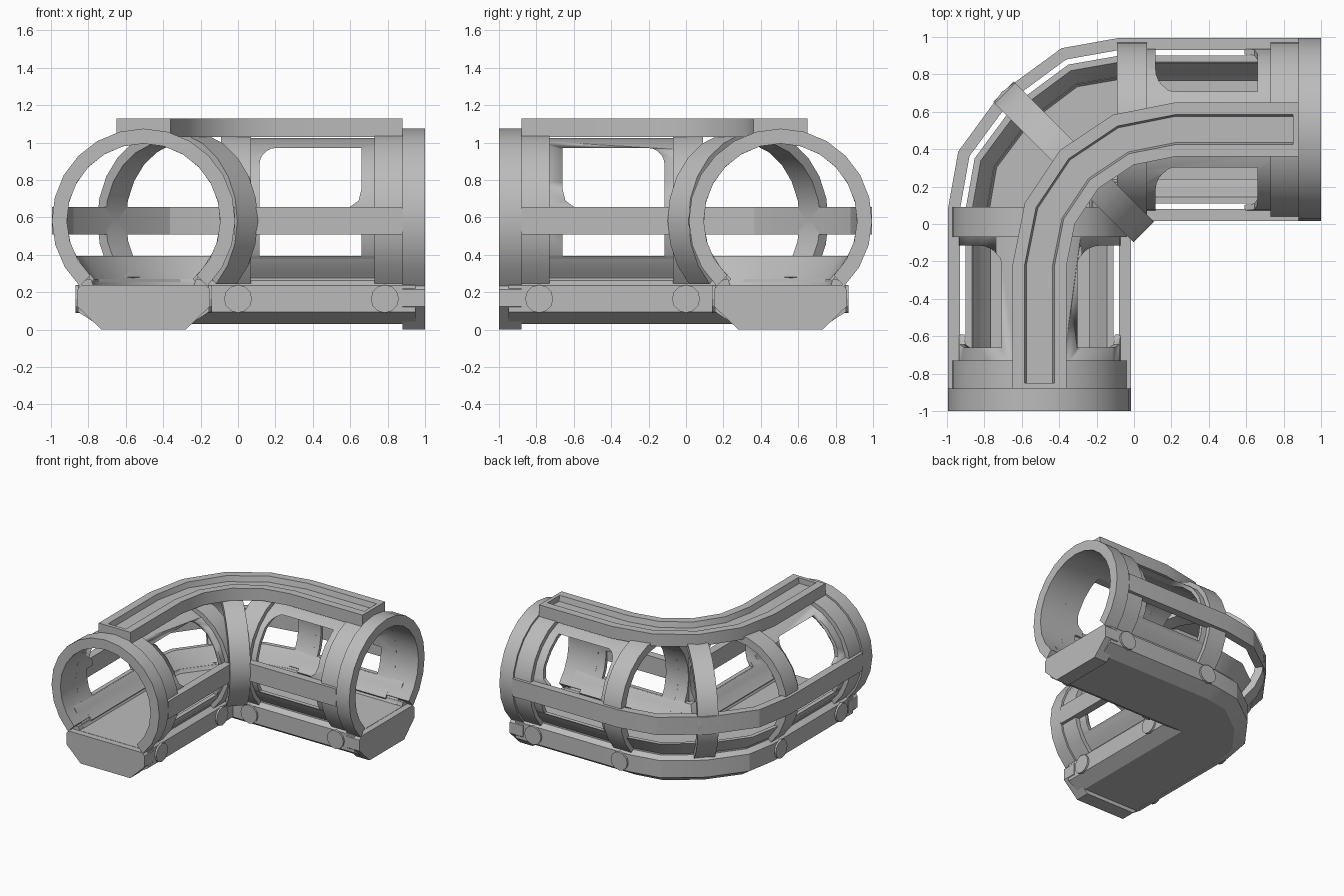
import bpy, bmesh
from math import sin, cos, radians, sqrt
from mathutils import Matrix, Vector

cube = bpy.data.objects.get("Cube")
if cube:
    bpy.data.objects.remove(cube)

CX, CZ = 0.505, 0.585          # leg centre offset and tube axis height
metal = bpy.data.materials.new("grey_metal")
metal.use_nodes = True
metal.diffuse_color = (0.5, 0.5, 0.5, 1)
metal.node_tree.nodes["Principled BSDF"].inputs["Base Color"].default_value = (0.5, 0.5, 0.5, 1)

# Reflection that turns one leg into the other, and the leg's own frame
SWAP = Matrix(((0, -1, 0, 0), (-1, 0, 0, 0), (0, 0, 1, 0), (0, 0, 0, 1)))
LEG = Matrix.Translation((-CX, 0, CZ))


def finish(name, bm, matrix=Matrix()):
    bm.transform(matrix)
    bmesh.ops.recalc_face_normals(bm, faces=bm.faces)
    mesh = bpy.data.meshes.new(name)
    bm.to_mesh(mesh)
    bm.free()
    mesh.materials.append(metal)
    obj = bpy.data.objects.new(name, mesh)
    bpy.context.collection.objects.link(obj)
    bpy.ops.object.select_all(action="DESELECT")
    obj.select_set(True)
    bpy.context.view_layer.objects.active = obj
    bpy.ops.object.shade_smooth_by_angle(angle=radians(25))
    return obj


def skin(bm, columns, loop=False):
    """Join closed rings of points into a solid."""
    rings = [[bm.verts.new(p) for p in ring] for ring in columns]
    n = len(rings[0])
    for a, b in zip(rings, rings[1:]):
        for i in range(n):
            j = (i + 1) % n
            bm.faces.new((a[i], a[j], b[j], b[i]))
    bm.faces.new(rings[0])
    bm.faces.new(rings[-1][::-1])


def mirrored(obj):
    bm = bmesh.new()
    bm.from_mesh(obj.data)
    return finish(obj.name.replace("front", "side"), bm, SWAP)


def body_track(u, y0):
    """Plan path at sideways offset u: rounded outside, mitred inside."""
    x = -CX - u
    if u > 0:
        half = [(x, y0), (x, 0.08), (-0.487 - 0.924 * u, 0.2 + 0.383 * u)]
        mid = (-0.36 - 0.707 * u, 0.36 + 0.707 * u)
    else:
        mid = (x, -x)
        half = [(x, y0), (x, 0), (x, -x / 2)]
    return half + [mid] + [(-b, -a) for a, b in reversed(half)]


def rail_track(u, y0):
    """Wider smooth bend followed by the roof rail."""
    c, r = 0.22, 0.725 + u
    arc = [(c - r * cos(radians(a)), -c + r * sin(radians(a))) for a in (0, 22.5, 45, 67.5, 90)]
    return [(-CX - u, y0)] + arc + [(-y0, CX + u)]


def sweep(name, section, y0, track=body_track):
    lanes = [[Vector((x, y, z)) for x, y in track(u, y0)] for u, z in section]
    bm = bmesh.new()
    skin(bm, list(zip(*lanes)))
    return finish(name, bm)


def arch(name, ri, ro, y0, y1, matrix=LEG, a0=-46, steps=18):
    bm = bmesh.new()
    rings = []
    for i in range(steps + 1):
        a = radians(a0 + (180 - 2 * a0) * i / steps)
        c, s = cos(a), sin(a)
        rings.append([(r * c, y, r * s) for r, y in ((ri, y0), (ro, y0), (ro, y1), (ri, y1))])
    skin(bm, rings)
    return finish(name, bm, matrix)


def prism(name, outline, axis, lo, hi):
    """Extrude a two-axis outline along x or y."""
    place = (lambda t, p: (t, p[0], p[1])) if axis == "x" else (lambda t, p: (p[0], t, p[1]))
    bm = bmesh.new()
    skin(bm, [[place(t, p) for p in outline] for t in (lo, hi)])
    return finish(name, bm)


def both_sides(half):
    return half + [(-u, z) for u, z in reversed(half)]


# Base with floor, running round the bend
sweep("base", both_sides([(0.25, 0.03), (0.35, 0.095), (0.35, 0.235), (0.3, 0.27),
                          (0.28, 0.27), (0.27, 0.24)]), -0.95)

# Side belts and lower sills on both sides of the passage
for side, label in ((1, "outer"), (-1, "inner")):
    belt = [(0.425, 0.51), (0.49, 0.51), (0.49, 0.655), (0.425, 0.655)]
    sill = [(0.395, 0.393), (0.36, 0.393), (0.345, 0.375), (0.28, 0.265), (0.265, 0.235),
            (0.31, 0.235), (0.31, 0.275)]
    sweep(label + "_belt", [(side * u, z) for u, z in belt], -0.88)
    sweep(label + "_sill", [(side * u, z) for u, z in sill], -0.9)

# Roof rail: a channel with closed ends
sweep("roof_rail", both_sides([(0.145, 1.03), (0.145, 1.13), (0.08, 1.13), (0.07, 1.085)]),
      -0.88, rail_track)
stop = [(-CX + u, z) for u, z in ((-0.08, 1.05), (0.08, 1.05), (0.08, 1.13), (-0.08, 1.13))]
mirrored(prism("front_rail_stop", stop, "y", -0.88, -0.85))

# Front leg shell with a window cut through both walls
shell = arch("front_shell", 0.41, 0.44, -0.8, 0, a0=-50)
F = 0.09
fillet = [(-0.115 - F + F * cos(radians(a)), 0.972 - F + F * sin(radians(a))) for a in range(0, 91, 18)]
window = [(-0.66, 0.39), (-0.115, 0.39)] + fillet + [(-0.66, 0.972), (-0.66, 0.75), (-0.645, 0.69),
                                                    (-0.59, 0.65), (-0.59, 0.6), (-0.66, 0.6)]
cutter = prism("window_cutter", window, "x", -1.2, 0.2)
cutter.hide_render = True
cut = shell.modifiers.new("window", "BOOLEAN")
cut.operation, cut.object, cut.solver = "DIFFERENCE", cutter, "EXACT"
bpy.context.view_layer.objects.active = shell
bpy.ops.object.modifier_apply(modifier="window")
bpy.data.objects.remove(cutter)
mirrored(shell)

# Collars, end rings and ribs of each leg
for name, ro, y0, y1 in (("end_ring", 0.49, -1, -0.88), ("collar", 0.475, -0.88, -0.73),
                         ("rib", 0.475, -0.07, 0.09)):
    mirrored(arch("front_" + name, 0.41, ro, y0, y1))

# End block under each mouth
foot = both_sides([(0.225, 0), (0.355, 0.125), (0.355, 0.215), (0.335, 0.238)])
mirrored(prism("front_end_block", [(u - CX, z) for u, z in foot], "y", -1, -0.88))

# Diagonal rib at the bend, stretched across the corner
corner = (Matrix.Translation((-0.323, 0.332, CZ)) @ Matrix.Rotation(radians(-45), 4, "Z")
          @ Matrix.Diagonal((0.53 / 0.475, 1, 1, 1)))
arch("corner_rib", 0.42, 0.475, -0.078, 0.078, corner)

# Round bolts along the base
for y, place in ((-0.785, "end"), (0.0, "bend")):
    for side, label in ((-1, "outer"), (1, "inner")):
        bm = bmesh.new()
        bmesh.ops.create_cone(bm, cap_ends=True, segments=12, radius1=0.075, radius2=0.075, depth=0.06,
                              matrix=Matrix.Translation((-CX + side * 0.335, y, 0.165))
                              @ Matrix.Rotation(radians(90), 4, "Y"))
        mirrored(finish(f"front_{label}_{place}_bolt", bm))
